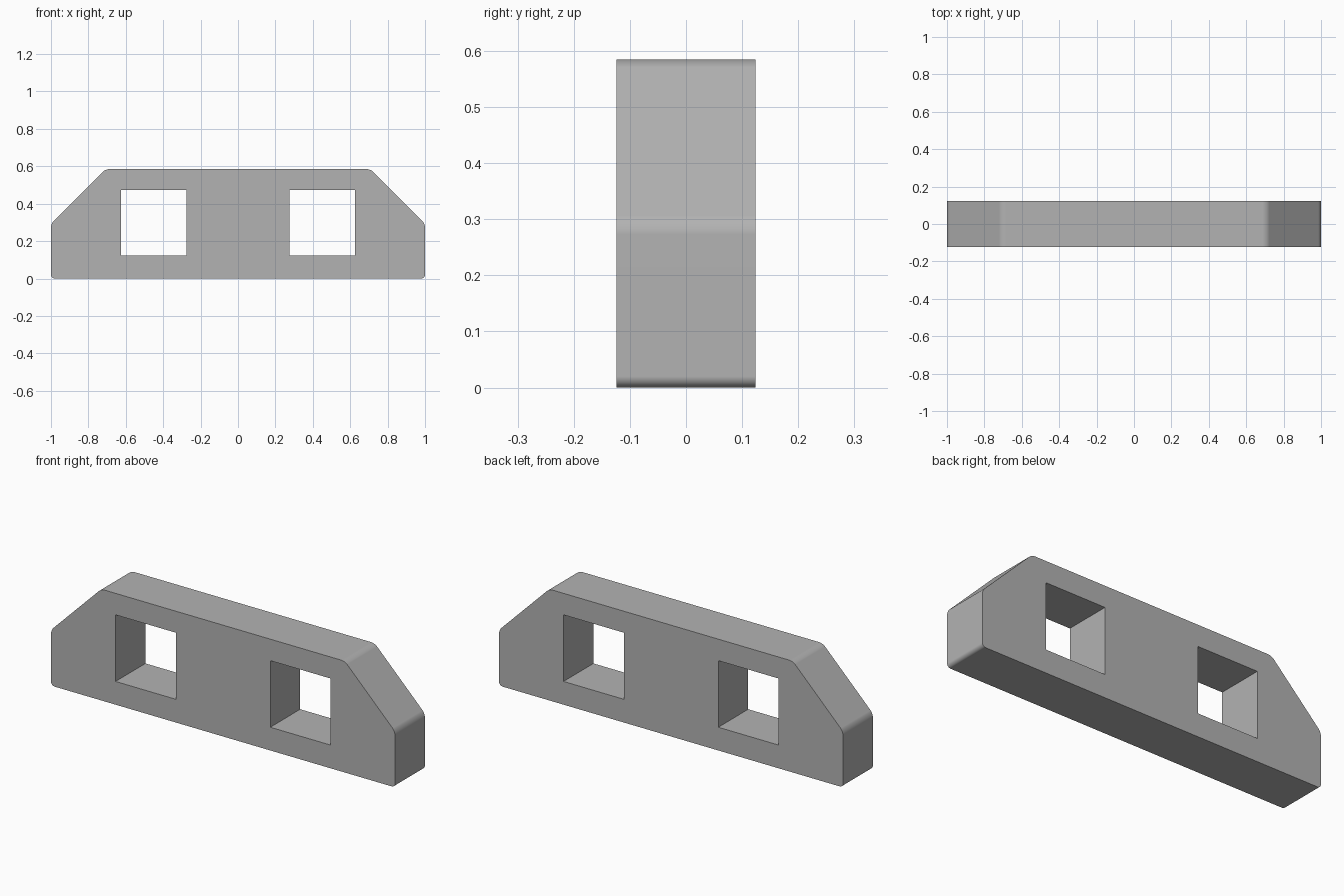
import bpy
import bmesh
from math import radians
from mathutils import Matrix, Vector

cube = bpy.data.objects.get("Cube")
if cube:
    bpy.data.objects.remove(cube, do_unlink=True)

HALF_DEPTH = 0.124
HEIGHT = 0.585
SHOULDER = 0.292      # size of the 45 degree top chamfers
FILLET = 0.02         # small rounding of the outline corners
HOLE = 0.35           # side of each square opening
HOLE_X, HOLE_Z = 0.45, 0.297

grey = bpy.data.materials.new("plain grey")
grey.use_nodes = True
colour = (0.45, 0.45, 0.45, 1)
grey.diffuse_color = colour
grey.node_tree.nodes["Principled BSDF"].inputs["Base Color"].default_value = colour


def make_object(name, bm):
    mesh = bpy.data.meshes.new(name)
    bm.to_mesh(mesh)
    bm.free()
    mesh.materials.append(grey)
    obj = bpy.data.objects.new(name, mesh)
    bpy.context.collection.objects.link(obj)
    return obj


# Block: outline extruded front to back, with rounded outline corners
half = [(1, 0), (1, HEIGHT - SHOULDER), (1 - SHOULDER, HEIGHT)]
outline = half + [(-x, z) for x, z in reversed(half)]
bm = bmesh.new()
front = bm.faces.new([bm.verts.new((x, -HALF_DEPTH, z)) for x, z in outline])
extruded = bmesh.ops.extrude_face_region(bm, geom=[front], use_keep_orig=True)["geom"]
bmesh.ops.translate(bm, vec=(0, 2 * HALF_DEPTH, 0),
                    verts=[v for v in extruded if isinstance(v, bmesh.types.BMVert)])
depth_edges = [e for e in bm.edges
               if abs(e.verts[0].co.y - e.verts[1].co.y) > HALF_DEPTH]
bmesh.ops.bevel(bm, geom=depth_edges, offset=FILLET, offset_type='OFFSET',
                segments=5, profile=0.5, affect='EDGES', clamp_overlap=True)
bmesh.ops.recalc_face_normals(bm, faces=bm.faces)
block = make_object("block", bm)

# Two square openings cut right through
bm = bmesh.new()
for side in (-1, 1):
    place = (Matrix.Translation((side * HOLE_X, 0, HOLE_Z))
             @ Matrix.Diagonal(Vector((HOLE, 1, HOLE, 1))))
    bmesh.ops.create_cube(bm, size=1, matrix=place)
cutter = make_object("opening_cutter", bm)
cutter.hide_render = True

cut = block.modifiers.new("openings", 'BOOLEAN')
cut.operation = 'DIFFERENCE'
cut.solver = 'EXACT'
cut.object = cutter

bpy.ops.object.select_all(action='DESELECT')
block.select_set(True)
bpy.context.view_layer.objects.active = block
bpy.ops.object.modifier_apply(modifier=cut.name)
bpy.data.objects.remove(cutter, do_unlink=True)

# Smooth fillets, crisp flat faces
bpy.ops.object.shade_smooth_by_angle(angle=radians(30))
weighted = block.modifiers.new("flat faces", 'WEIGHTED_NORMAL')
weighted.keep_sharp = True
